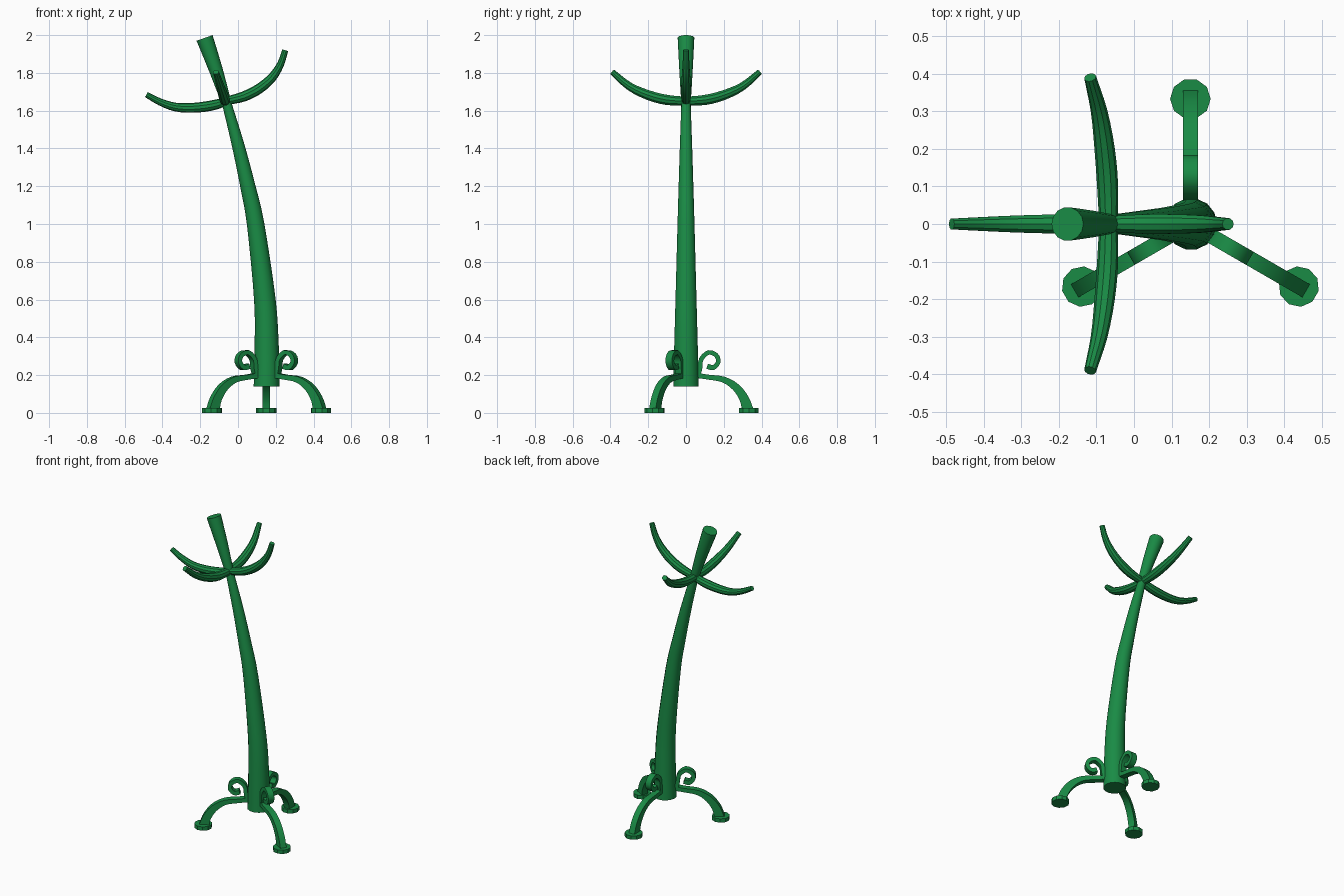
import bpy, bmesh, math
from mathutils import Vector

if "Cube" in bpy.data.objects:
    bpy.data.objects.remove(bpy.data.objects["Cube"])

mat = bpy.data.materials.new("green_paint")
mat.diffuse_color = (0.01, 0.26, 0.06, 1)
mat.use_nodes = True
mat.node_tree.nodes["Principled BSDF"].inputs["Base Color"].default_value = mat.diffuse_color


def smooth_path(keys, steps=4):
    """Catmull-Rom interpolation of tuples (any length)."""
    k = [Vector(p) for p in keys]
    k = [k[0] * 2 - k[1]] + k + [k[-1] * 2 - k[-2]]
    out = []
    for i in range(1, len(k) - 2):
        a, b, c, d = k[i - 1:i + 3]
        for s in range(steps):
            t = s / steps
            out.append(0.5 * (2 * b + (c - a) * t + (2 * a - 5 * b + 4 * c - d) * t * t
                              + (3 * b - a - 3 * c + d) * t ** 3))
    return out + [k[-2]]


def sweep(name, keys, origin, u, v, section, steps=4):
    """Sweep a section along a path (a, b, size) in the plane of axes u and v."""
    path = smooth_path(keys, steps)
    u, v, origin = Vector(u).normalized(), Vector(v).normalized(), Vector(origin)
    side = u.cross(v)
    pos = [origin + u * p[0] + v * p[1] for p in path]
    bm = bmesh.new()
    rings = []
    for i, p in enumerate(path):
        tan = (pos[min(i + 1, len(pos) - 1)] - pos[max(i - 1, 0)]).normalized()
        nor = side.cross(tan)
        rings.append([bm.verts.new(pos[i] + nor * n + side * s) for n, s in section(p[2])])
    count = len(rings[0])
    for r0, r1 in zip(rings, rings[1:]):
        for j in range(count):
            k = (j + 1) % count
            bm.faces.new((r0[j], r0[k], r1[k], r1[j]))
    bm.faces.new(rings[0][::-1])
    bm.faces.new(rings[-1])
    bmesh.ops.recalc_face_normals(bm, faces=bm.faces)
    mesh = bpy.data.meshes.new(name)
    bm.to_mesh(mesh)
    bm.free()
    return finish(bpy.data.objects.new(name, mesh), True)


def finish(ob, link=False):
    if link:
        bpy.context.collection.objects.link(ob)
    ob.data.materials.append(mat)
    bpy.ops.object.select_all(action='DESELECT')
    ob.select_set(True)
    bpy.context.view_layer.objects.active = ob
    bpy.ops.object.shade_smooth_by_angle(angle=math.radians(35))
    return ob


def round_section(sides):
    return lambda r: [(r * math.cos(2 * math.pi * i / sides),
                       r * math.sin(2 * math.pi * i / sides)) for i in range(sides)]


def strap_section(h):
    return [(-h, -0.02), (h, -0.02), (h, 0.02), (-h, 0.02)]


X, Y, Z = (1, 0, 0), (0, 1, 0), (0, 0, 1)

# Leaning trunk, narrowing to the branches and flaring to the top
sweep("trunk", [(0.152, 0.14, 0.069), (0.152, 0.35, 0.064), (0.142, 0.6, 0.057),
                (0.093, 1.0, 0.046), (0.052, 1.2, 0.040), (0.0, 1.42, 0.033),
                (-0.06, 1.64, 0.025)], (0, 0, 0), X, Z, round_section(14))
sweep("trunk_top", [(-0.057, 1.63, 0.025), (-0.115, 1.81, 0.036), (-0.177, 1.985, 0.045)],
      (0, 0, 0), X, Z, round_section(14), 2)

# Four curved hanging branches
sweep("right_branch", [(-0.06, 1.652, 0.022), (0.03, 1.675, 0.027), (0.11, 1.715, 0.027),
                       (0.18, 1.775, 0.024), (0.225, 1.845, 0.019), (0.25, 1.92, 0.016)],
      (0, 0, 0), X, Z, round_section(10), 3)
sweep("left_branch", [(-0.05, 1.652, 0.022), (-0.14, 1.627, 0.027), (-0.24, 1.615, 0.026),
                      (-0.33, 1.619, 0.023), (-0.41, 1.645, 0.019), (-0.485, 1.685, 0.015)],
      (0, 0, 0), X, Z, round_section(10), 3)
for name, s in (("back_branch", 1), ("front_branch", -1)):
    sweep(name, [(-0.01, 0, 0.024), (0.1, 0.007, 0.028), (0.2, 0.034, 0.027),
                 (0.3, 0.083, 0.022), (0.39, 0.162, 0.016)],
          (-0.068, 0, 1.65), (0, s, 0), (-0.3, 0, 0.954), round_section(10), 3)

# Three scrolled legs with round feet
for i, deg in enumerate((90, 210, 330), 1):
    a = math.radians(deg)
    out = (math.cos(a), math.sin(a), 0)
    base = Vector((0.15, 0, 0))
    sweep(f"leg_{i}", [(0.045, 0.2, 0.014), (0.12, 0.189, 0.013), (0.2, 0.176, 0.016),
                       (0.265, 0.135, 0.021), (0.308, 0.075, 0.025), (0.327, 0.015, 0.03)],
          base, out, Z, strap_section, 3)
    sweep(f"scroll_{i}", [(0.06, 0.185, 0.012), (0.074, 0.235, 0.012), (0.081, 0.285, 0.012),
                          (0.12, 0.32, 0.012), (0.16, 0.305, 0.012), (0.171, 0.27, 0.012),
                          (0.145, 0.24, 0.013), (0.112, 0.247, 0.014)],
          base, out, Z, strap_section, 3)
    foot = base + Vector(out) * 0.333
    bpy.ops.mesh.primitive_cylinder_add(vertices=10, radius=0.054, depth=0.025,
                                        location=(foot.x, foot.y, 0.0125), rotation=(0, 0, a))
    bpy.context.object.name = f"foot_{i}"
    finish(bpy.context.object)
